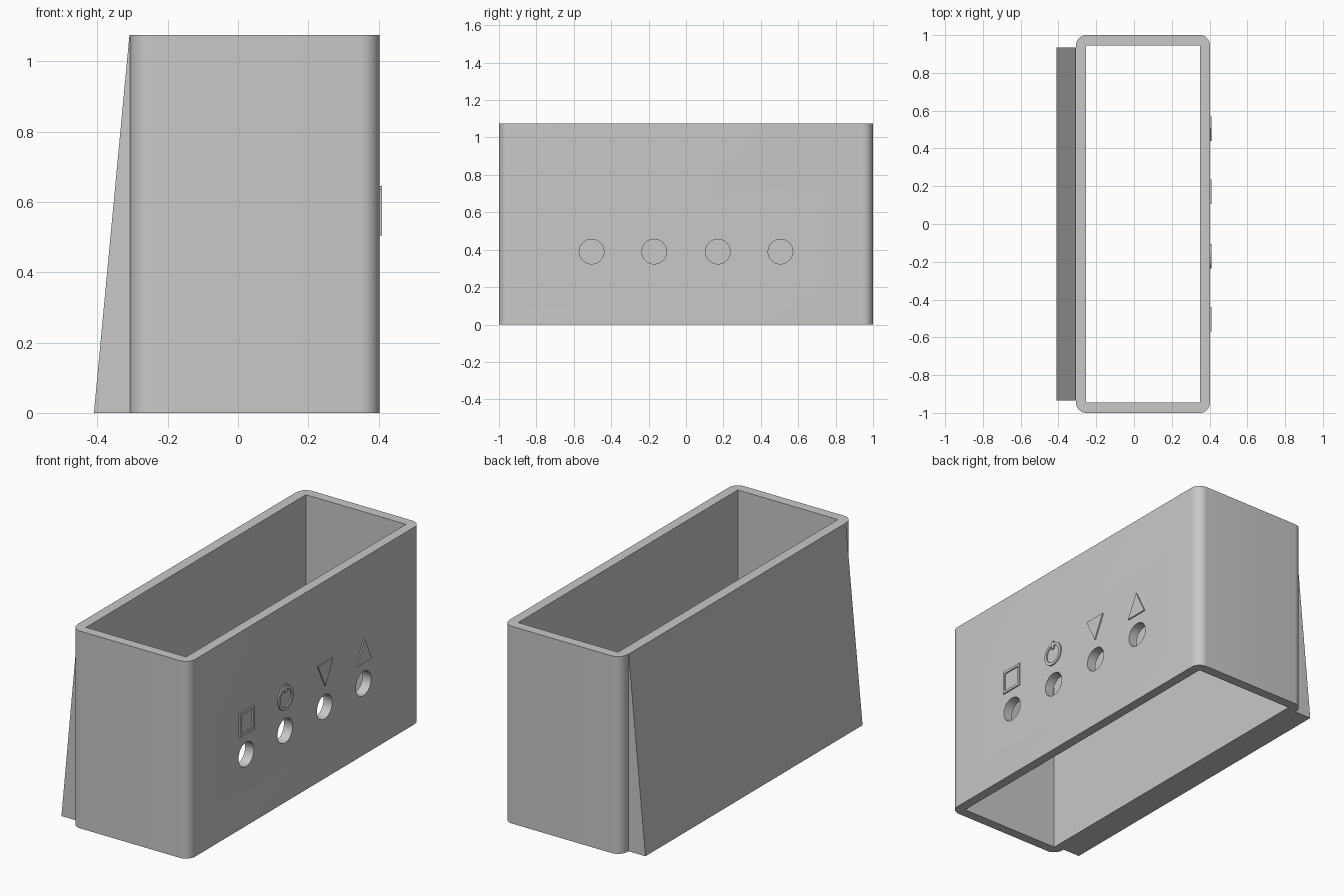
import bpy, bmesh
from math import sin, cos, pi, radians
from mathutils import Vector

cube = bpy.data.objects.get("Cube")
if cube:
    bpy.data.objects.remove(cube, do_unlink=True)

grey = bpy.data.materials.new("plain grey")
grey.use_nodes = True
colour = (0.58, 0.58, 0.58, 1)
grey.diffuse_color = colour
grey.node_tree.nodes["Principled BSDF"].inputs["Base Color"].default_value = colour

HEIGHT = 1.075
FACE_X = 0.403      # outer face of the button wall
RAISED = 0.007      # relief of the symbols


def prism(name, points, direction):
    """Extrude a flat 3D outline along a direction."""
    bm = bmesh.new()
    face = bm.faces.new([bm.verts.new(p) for p in points])
    out = bmesh.ops.extrude_face_region(bm, geom=[face])
    verts = [v for v in out["geom"] if isinstance(v, bmesh.types.BMVert)]
    bmesh.ops.translate(bm, verts=verts, vec=Vector(direction))
    bmesh.ops.recalc_face_normals(bm, faces=bm.faces)
    mesh = bpy.data.meshes.new(name)
    bm.to_mesh(mesh)
    bm.free()
    mesh.materials.append(grey)
    obj = bpy.data.objects.new(name, mesh)
    bpy.context.collection.objects.link(obj)
    return obj


def select(obj):
    bpy.ops.object.select_all(action='DESELECT')
    obj.select_set(True)
    bpy.context.view_layer.objects.active = obj


def combine(obj, other, operation):
    """Apply a boolean and discard the second shape."""
    select(obj)
    mod = obj.modifiers.new("cut", 'BOOLEAN')
    mod.operation, mod.object, mod.solver = operation, other, 'EXACT'
    bpy.ops.object.modifier_apply(modifier=mod.name)
    bpy.data.objects.remove(other, do_unlink=True)


def smooth(obj):
    select(obj)
    bpy.ops.object.shade_smooth_by_angle(angle=radians(30))


def rectangle(x0, x1, y0, y1):
    return [(x0, y0), (x1, y0), (x1, y1), (x0, y1)]


def circle(y, z, r, n=48):
    return [(y + r * cos(2 * pi * i / n), z + r * sin(2 * pi * i / n)) for i in range(n)]


def on_wall(name, outline, x=FACE_X - 0.002, depth=RAISED + 0.002):
    """Prism standing out from the button wall, outline given in y and z."""
    return prism(name, [(x, y, z) for y, z in outline], (depth, 0, 0))


# Open sleeve with rounded upright corners
left, right, radius, steps = -0.307, FACE_X, 0.055, 10
outline = []
for k, (cx, cy) in enumerate(rectangle(left + radius, right - radius, -1 + radius, 1 - radius)):
    for i in range(steps + 1):
        a = pi + (k + i / steps) * pi / 2
        outline.append((cx + radius * cos(a), cy + radius * sin(a), 0))
sleeve = prism("sleeve", outline, (0, 0, HEIGHT))
inside = rectangle(-0.253, 0.35, -0.946, 0.946)
combine(sleeve, prism("cavity_cutter", [(x, y, -0.1) for x, y in inside],
                      (0, 0, HEIGHT + 0.2)), 'DIFFERENCE')

# Row of round button holes
columns = [-0.505, -0.17, 0.17, 0.505]
for y in columns:
    combine(sleeve, on_wall("hole_cutter", circle(y, 0.39, 0.066), 0.3, 0.2), 'DIFFERENCE')
smooth(sleeve)

# Sloping wedge on the opposite wall
prism("sloping_wedge", [(-0.41, -0.935, 0), (-0.3, -0.935, 0),
                        (-0.3, -0.935, HEIGHT), (-0.309, -0.935, HEIGHT)], (0, 1.87, 0))

# Raised symbols above the holes
half, mid = 0.065, 0.57
low, high = mid - half, mid + half

y = columns[0]
square = on_wall("square_symbol", rectangle(y - half, y + half, low, high))
rim = half - 0.014
combine(square, on_wall("square_cutter", rectangle(y - rim, y + rim, mid - rim, mid + rim),
                        0.35, 0.1), 'DIFFERENCE')

y = columns[1]
ring = on_wall("ring_symbol", circle(y, mid, half))
combine(ring, on_wall("ring_cutter", circle(y, mid, half - 0.016), 0.35, 0.1), 'DIFFERENCE')
combine(ring, on_wall("ring_bar", rectangle(y - 0.009, y + 0.009, mid + 0.03, 0.645)), 'UNION')
smooth(ring)

for name, y, base, tip in (("down_triangle", columns[2], high, low),
                           ("up_triangle", columns[3], low, high)):
    on_wall(name, [(y - half, base), (y + half, base), (y, tip)])
